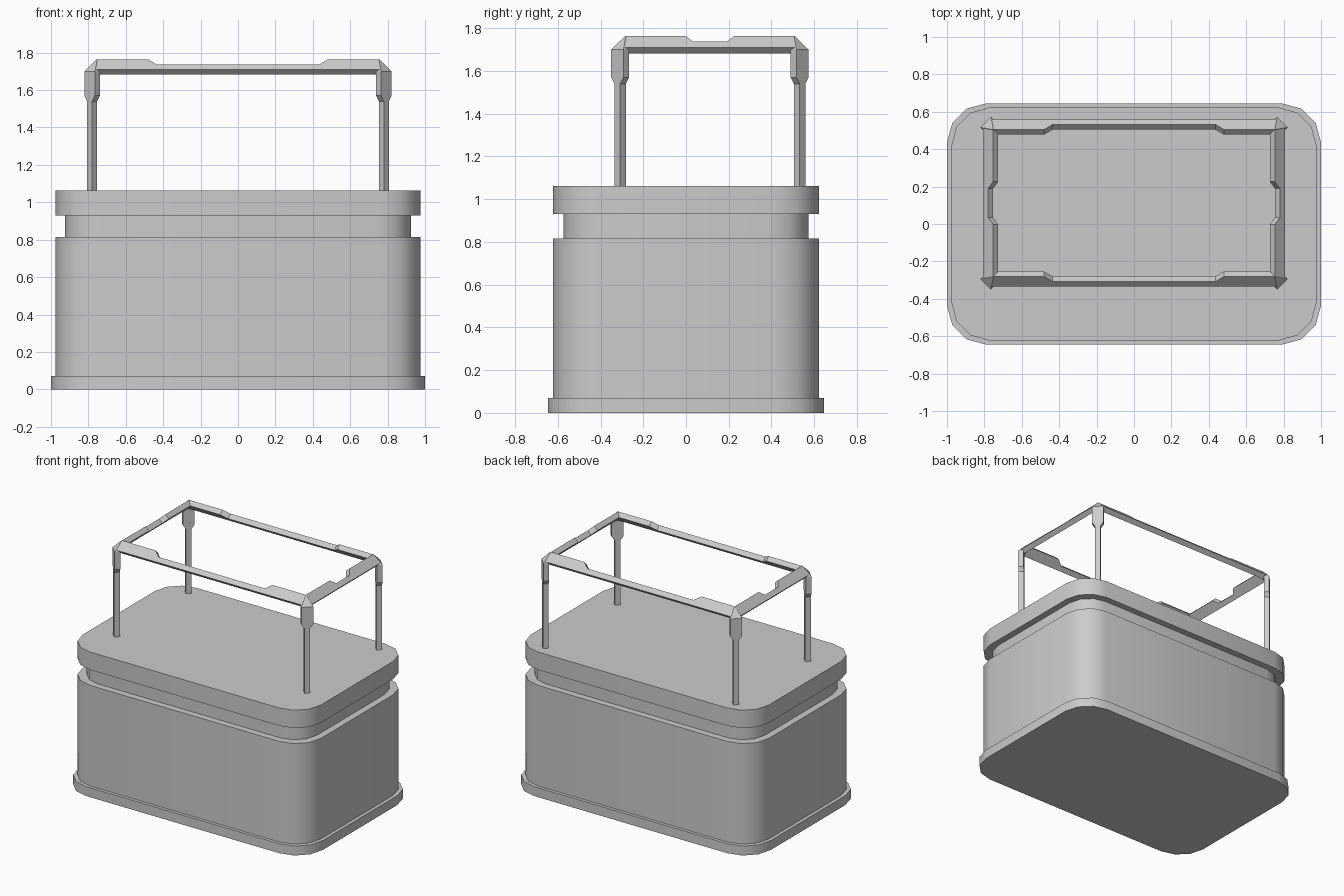
import bpy, bmesh, math
from mathutils import Vector

if "Cube" in bpy.data.objects:
    bpy.data.objects.remove(bpy.data.objects["Cube"])

CY = 0.112            # the handle frame sits behind the box centre
PX, PY, PZ = 0.78, 0.42, 1.71   # bar centre lines of the frame
H = 0.027             # half diagonal of the diamond bars


def finish(name, bm, smooth=False):
    bmesh.ops.recalc_face_normals(bm, faces=bm.faces)
    me = bpy.data.meshes.new(name)
    bm.to_mesh(me)
    bm.free()
    ob = bpy.data.objects.new(name, me)
    bpy.context.collection.objects.link(ob)
    if smooth:
        bpy.context.view_layer.objects.active = ob
        ob.select_set(True)
        bpy.ops.object.shade_smooth_by_angle(angle=math.radians(40))
        ob.select_set(False)
    return ob


def loft(name, rings, smooth=False):
    """Closed solid through a list of equally sized rings."""
    bm = bmesh.new()
    vs = [[bm.verts.new(p) for p in r] for r in rings]
    n = len(vs[0])
    for a, b in zip(vs, vs[1:]):
        for i in range(n):
            j = (i + 1) % n
            bm.faces.new((a[i], a[j], b[j], b[i]))
    bm.faces.new(vs[0])
    bm.faces.new(vs[-1])
    return finish(name, bm, smooth)


def rounded_rect(hx, hy, r, z, seg=3):
    pts = []
    for k, (sx, sy) in enumerate(((1, 1), (-1, 1), (-1, -1), (1, -1))):
        for i in range(seg + 1):
            a = math.pi / 2 * (k + i / seg)
            pts.append((sx * (hx - r) + r * math.cos(a),
                        sy * (hy - r) + r * math.sin(a), z))
    return pts


# Box: stacked rounded slabs
for name, hx, hy, r, z0, z1 in (
        ("base_rim", 1.0, 0.645, 0.21, 0.0, 0.07),
        ("box_body", 0.975, 0.622, 0.20, 0.07, 0.815),
        ("neck", 0.925, 0.573, 0.18, 0.815, 0.93),
        ("lid", 0.975, 0.622, 0.20, 0.93, 1.062)):
    loft(name, [rounded_rect(hx, hy, r, z0), rounded_rect(hx, hy, r, z1)], True)


def rail_section(out, e):
    """(outward, z) diamond, widened inward and up by e."""
    return [(out + H, PZ), (out - e, PZ + H + e),
            (out - H - e, PZ + e), (out, PZ - H)]


def rail(name, axis, side, low, wide, end):
    rings = []
    out = PY if axis == 0 else PX
    for t, e in ((-end, H), (-wide, H), (-low, 0), (low, 0), (wide, H), (end, H)):
        rings.append([(t, side * o + CY, z) if axis == 0 else (side * o, t + CY, z)
                      for o, z in rail_section(out, e)])
    loft(name, rings)


EX, EY = PX - 0.023, PY - 0.023   # rail ends
for s, n in ((-1, "front"), (1, "back")):
    rail(n + "_rail", 0, s, 0.435, 0.48, EX)
for s, n in ((-1, "left"), (1, "right")):
    rail(n + "_rail", 1, s, 0.078, 0.114, EY)


def post_section(sx, sy, e, z):
    """Diamond widened along the corner diagonal face by e."""
    pts = [(H + e, -e), (e * -1, H + e), (-H - e, e), (e, -H - e)]
    # outer face runs (H+e,-e)->(-e,H+e); inner face mirrors it inwards
    pts = [(H + e, -e), (-e, H + e), (-H - e, e), (e, -H - e)]
    pts[2] = (pts[1][0] - H, pts[1][1] - H)
    pts[3] = (pts[0][0] - H, pts[0][1] - H)
    return [Vector((sx * (PX + x), sy * (PY + y) + CY, z)) for x, y in pts]


# Corner posts with widened heads, and the faceted corner joints
for sx, nx in ((-1, "left"), (1, "right")):
    for sy, ny in ((-1, "front"), (1, "back")):
        E = 0.015
        loft(f"{ny}_{nx}_post", [post_section(sx, sy, e, z) for e, z in
                                 ((0, 1.05), (0, 1.54), (E, 1.57), (E, PZ - 0.01))])
        bm = bmesh.new()
        pts = post_section(sx, sy, E, PZ - 0.01)
        pts += [(sx * EX, sy * o + CY, z) for o, z in rail_section(PY, H)]
        pts += [(sx * o, sy * EY + CY, z) for o, z in rail_section(PX, H)]
        verts = [bm.verts.new(p) for p in pts]
        res = bmesh.ops.convex_hull(bm, input=verts)
        junk = {v for v in res["geom_interior"] + res["geom_unused"]
                if isinstance(v, bmesh.types.BMVert)}
        bmesh.ops.delete(bm, geom=list(junk), context='VERTS')
        finish(f"{ny}_{nx}_corner_joint", bm)
